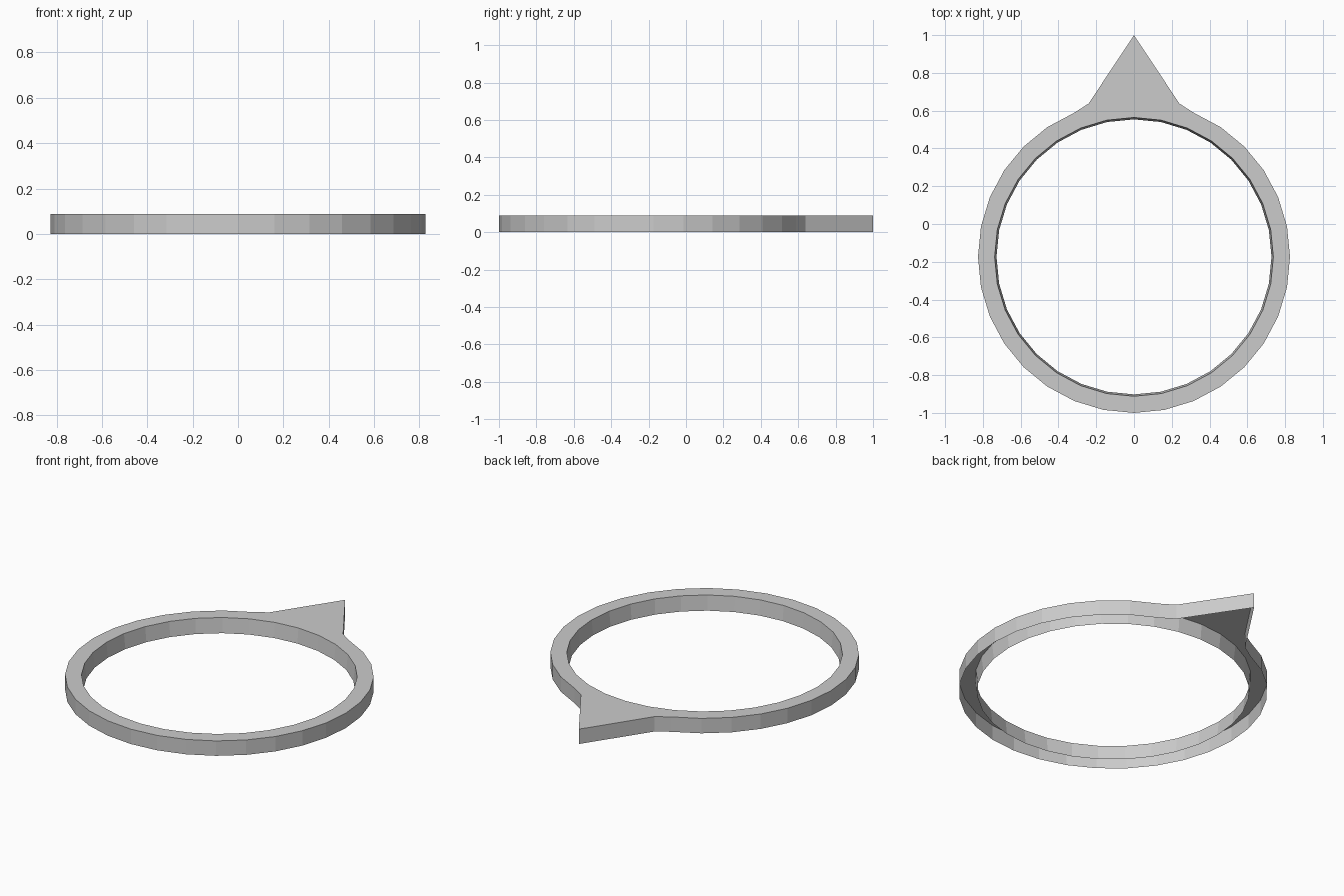
import bpy, bmesh
from math import sin, cos, tau, pi

if "Cube" in bpy.data.objects:
    bpy.data.objects.remove(bpy.data.objects["Cube"])

SEGMENTS = 32
CENTRE_Y = -0.174
HEIGHT = 0.088


def circle(radius, z):
    """Points of a circle, the first one pointing to the back (+y)."""
    points = []
    for i in range(SEGMENTS):
        a = pi / 2 + tau * i / SEGMENTS
        points.append((radius * cos(a), CENTRE_Y + radius * sin(a), z))
    return points


def outer_outline(z):
    """Outer circle with its three rearmost points pulled out to a pointer."""
    points = circle(0.826, z)
    points[0] = (0, 1, z)
    points[1] = (-0.24, 0.638, z)
    points[-1] = (0.24, 0.638, z)
    return points


# Open-bottomed ring shell: outer wall, top, slightly tapered inner wall
outlines = [outer_outline(0), outer_outline(HEIGHT),
            circle(0.738, HEIGHT), circle(0.728, 0)]

bm = bmesh.new()
loops = [[bm.verts.new(p) for p in outline] for outline in outlines]
for a, b in zip(loops, loops[1:]):
    for i in range(SEGMENTS):
        j = (i + 1) % SEGMENTS
        bm.faces.new((a[i], a[j], b[j], b[i]))

mesh = bpy.data.meshes.new("pointer_ring")
bm.to_mesh(mesh)
bm.free()
ring = bpy.data.objects.new("pointer_ring", mesh)
bpy.context.collection.objects.link(ring)
